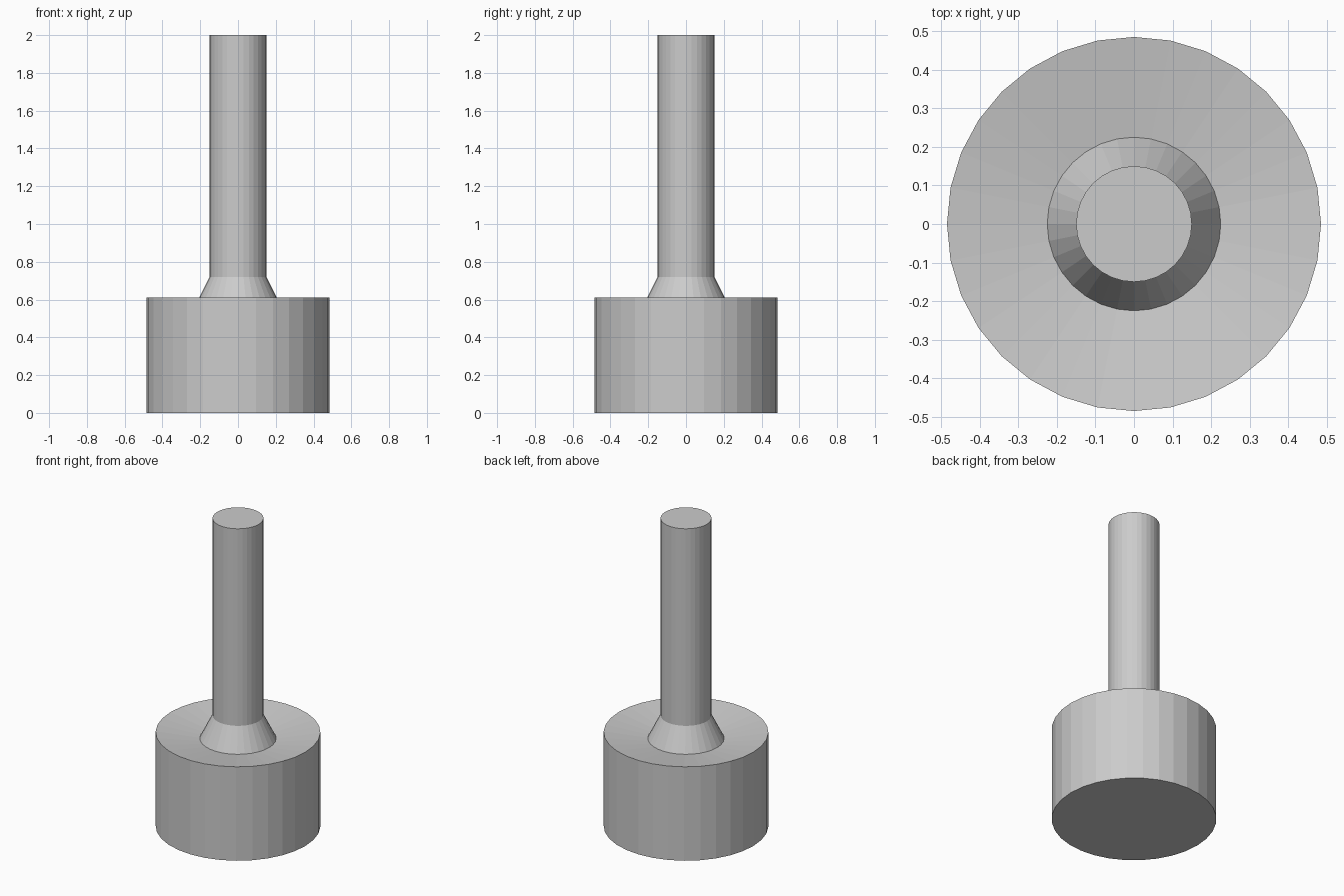
import bpy
import bmesh
from math import cos, sin, tau

SIDES = 32

cube = bpy.data.objects.get("Cube")
if cube:
    bpy.data.objects.remove(cube, do_unlink=True)

grey = bpy.data.materials.new("light_grey")
grey.use_nodes = True
grey.diffuse_color = (0.6, 0.6, 0.6, 1)
grey.node_tree.nodes["Principled BSDF"].inputs["Base Color"].default_value = grey.diffuse_color


def lathe(name, profile, cap_bottom=False, cap_top=False):
    """Turn (radius, z) points about the z axis, with optional flat end caps."""
    bm = bmesh.new()
    rings = [[bm.verts.new((r * cos(tau * i / SIDES), r * sin(tau * i / SIDES), z))
              for i in range(SIDES)] for r, z in profile]
    for low, high in zip(rings, rings[1:]):
        for i in range(SIDES):
            j = (i + 1) % SIDES
            bm.faces.new((low[i], low[j], high[j], high[i]))
    if cap_bottom:
        bm.faces.new(rings[0][::-1])
    if cap_top:
        bm.faces.new(rings[-1])
    mesh = bpy.data.meshes.new(name)
    bm.to_mesh(mesh)
    bm.free()
    mesh.materials.append(grey)
    obj = bpy.data.objects.new(name, mesh)
    bpy.context.collection.objects.link(obj)
    return obj


# Wide drum with a shallow dished top
lathe("base_drum", [(0.485, 0), (0.485, 0.61), (0.225, 0.57)], cap_bottom=True)

# Flared collar rising out of the dish
lathe("flared_collar", [(0.225, 0.57), (0.15, 0.72)])

# Straight round shaft
lathe("shaft", [(0.15, 0.72), (0.15, 2)], cap_top=True)
